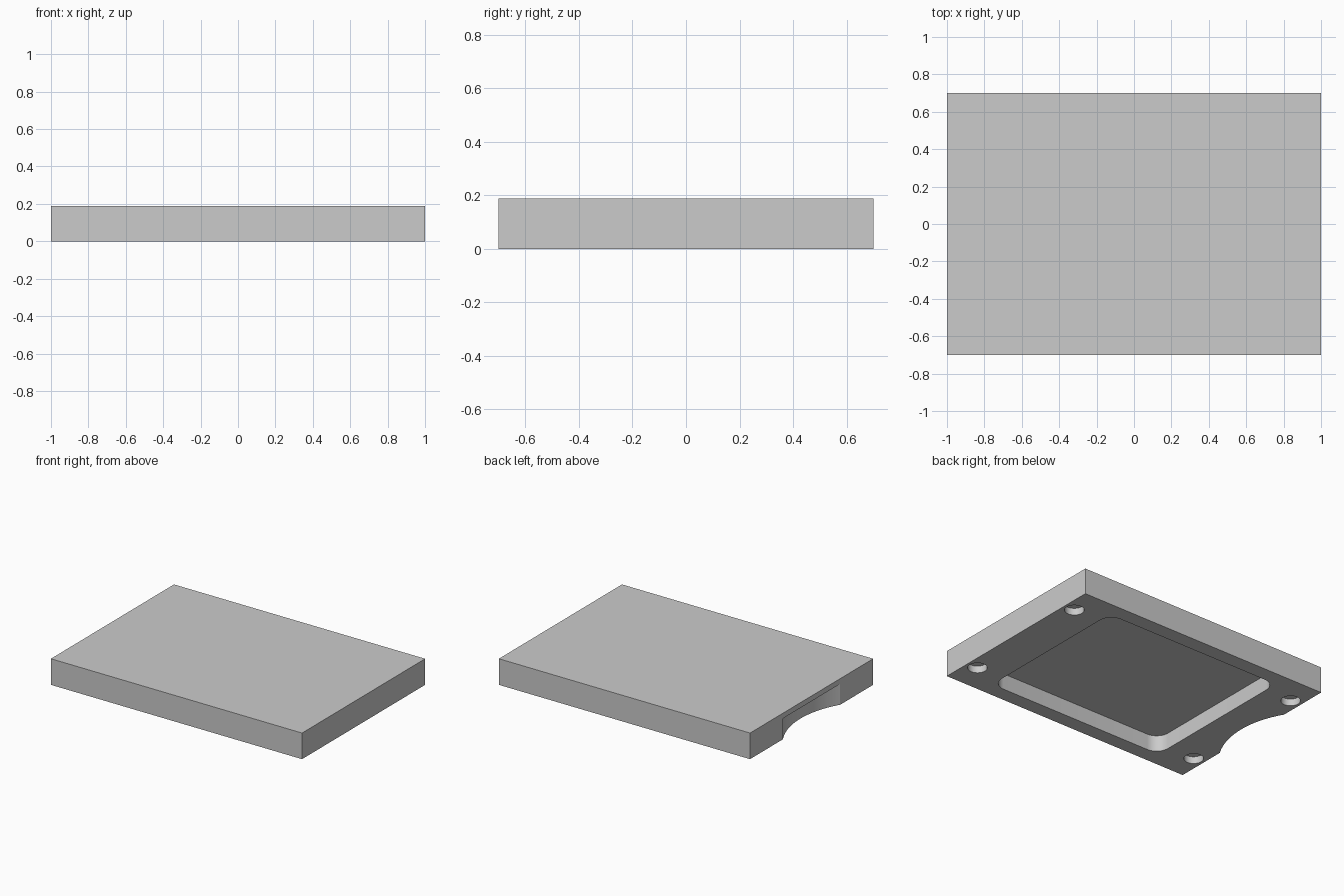
import bpy, bmesh
from math import sin, cos, pi, hypot

if "Cube" in bpy.data.objects:
    bpy.data.objects.remove(bpy.data.objects["Cube"], do_unlink=True)

HX, HY, HEIGHT = 1.0, 0.7, 0.188      # plate half sizes and thickness

grey = bpy.data.materials.new("plain_grey")
grey.use_nodes = True
grey.diffuse_color = (0.6, 0.6, 0.6, 1)
grey.node_tree.nodes["Principled BSDF"].inputs["Base Color"].default_value = grey.diffuse_color


def prism(name, outline, z0, z1):
    """Extrude a closed counter-clockwise outline from z0 to z1."""
    bm = bmesh.new()
    base = bm.faces.new([bm.verts.new((x, y, z0)) for x, y in outline])
    top = bmesh.ops.extrude_face_region(bm, geom=[base])["geom"]
    verts = [v for v in top if isinstance(v, bmesh.types.BMVert)]
    bmesh.ops.translate(bm, verts=verts, vec=(0, 0, z1 - z0))
    bmesh.ops.recalc_face_normals(bm, faces=bm.faces)
    mesh = bpy.data.meshes.new(name)
    bm.to_mesh(mesh)
    bm.free()
    mesh.materials.append(grey)
    obj = bpy.data.objects.new(name, mesh)
    bpy.context.collection.objects.link(obj)
    return obj


def circle(cx, cy, r, steps):
    return [(cx + r * cos(2 * pi * i / steps), cy + r * sin(2 * pi * i / steps))
            for i in range(steps)]


def rounded_rect(hx, hy, r, steps=10):
    points = []
    for k, (sx, sy) in enumerate([(1, 1), (-1, 1), (-1, -1), (1, -1)]):
        for i in range(steps + 1):
            a = (k + i / steps) * pi / 2
            points.append((sx * (hx - r) + r * cos(a), sy * (hy - r) + r * sin(a)))
    return points


def cut(target, cutter):
    cutter.hide_render = True
    mod = target.modifiers.new("cut", "BOOLEAN")
    mod.operation, mod.solver, mod.object = "DIFFERENCE", "EXACT", cutter
    bpy.context.view_layer.objects.active = target
    bpy.ops.object.modifier_apply(modifier=mod.name)
    bpy.data.objects.remove(cutter, do_unlink=True)


# Solid rectangular plate
plate = prism("plate", [(-HX, -HY), (HX, -HY), (HX, HY), (-HX, HY)], 0, HEIGHT)

# Rounded pocket in the underside
cut(plate, prism("pocket_cutter", rounded_rect(0.705, 0.593, 0.095), -0.1, 0.115))

# Shallow round sockets near the four corners
for sx in (-1, 1):
    for sy in (-1, 1):
        cut(plate, prism("socket_cutter", circle(sx * 0.917, sy * 0.49, 0.064, 40), -0.1, 0.05))

# Wide curved finger notch under one short side
chord, sag = 0.325, 0.09
radius = hypot(chord, sag) ** 2 / (2 * sag)
cut(plate, prism("notch_cutter", circle(-HX + sag - radius, 0, radius, 128), -0.1, 0.15))

# Smooth the curved walls, keep the edges sharp
bpy.ops.object.select_all(action="DESELECT")
plate.select_set(True)
bpy.context.view_layer.objects.active = plate
bpy.ops.object.shade_smooth_by_angle(angle=pi / 6)
